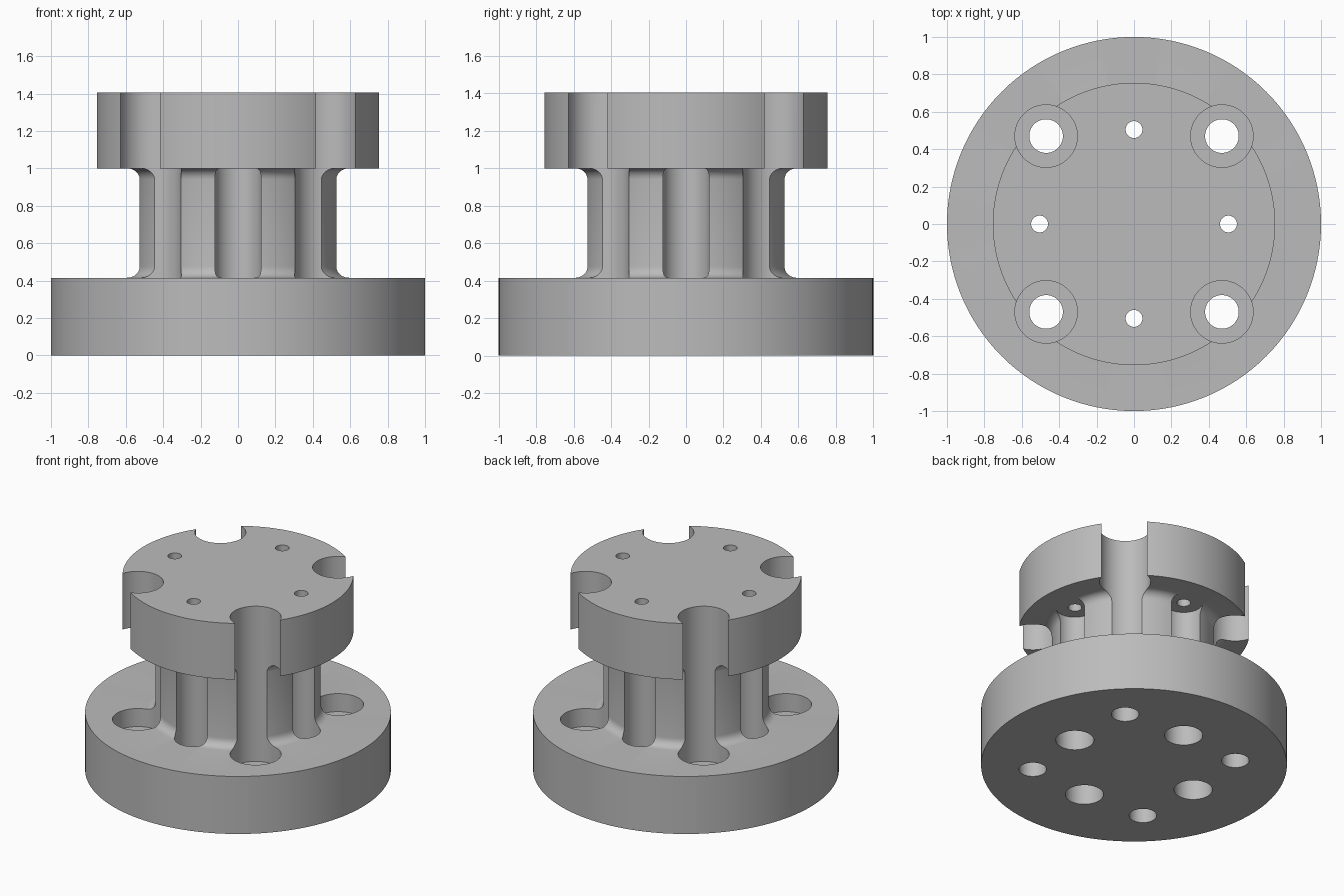
import bpy
import bmesh
from math import cos, sin, pi, radians
from mathutils import Vector

if "Cube" in bpy.data.objects:
    bpy.data.objects.remove(bpy.data.objects["Cube"])

grey = bpy.data.materials.new("plain grey")
grey.use_nodes = True
colour = (0.5, 0.5, 0.5, 1)
grey.diffuse_color = colour
grey.node_tree.nodes["Principled BSDF"].inputs["Base Color"].default_value = colour


def lathe(name, profile, steps, centres=((0, 0),)):
    """Turn a radius/height profile into a closed solid at every centre."""
    bm = bmesh.new()
    for cx, cy in centres:
        rings = []
        for r, z in profile:
            rings.append([bm.verts.new((cx + r * cos(2 * pi * i / steps),
                                        cy + r * sin(2 * pi * i / steps), z))
                          for i in range(steps)])
        for low, high in zip(rings, rings[1:]):
            for i in range(steps):
                j = (i + 1) % steps
                bm.faces.new((low[i], low[j], high[j], high[i]))
        bm.faces.new(rings[0][::-1])
        bm.faces.new(rings[-1])
    mesh = bpy.data.meshes.new(name)
    bm.to_mesh(mesh)
    bm.free()
    mesh.materials.append(grey)
    obj = bpy.data.objects.new(name, mesh)
    bpy.context.collection.objects.link(obj)
    return obj


# Main heights and radii
BASE_TOP, FLANGE_LOW, FLANGE_TOP = 0.415, 1.0, 1.405
COLUMN, FILLET = 0.54, 0.06


def fillet(z, start, end):
    """Quarter-round blend between the column and a flange."""
    points = []
    for k in range(7):
        a = radians(start + (end - start) * k / 6)
        points.append((COLUMN + FILLET + FILLET * cos(a), z + FILLET * sin(a)))
    return points


# Base disc, filleted column and upper flange turned as one solid
profile = [(1, 0), (1, BASE_TOP)]
profile += fillet(BASE_TOP + FILLET, 270, 180)
profile += fillet(FLANGE_LOW - FILLET, 180, 90)
profile += [(0.755, FLANGE_LOW), (0.755, FLANGE_TOP)]
hub = lathe("flanged_hub", profile, 128)

# Corner counterbores: wide slot above, bolt hole through the base
corners = [(0.47 * sx, 0.47 * sy) for sx in (-1, 1) for sy in (-1, 1)]
counterbores = lathe("counterbore_cutter",
                     [(0.09, -0.1), (0.09, 0.285), (0.167, 0.285), (0.167, 1.6)],
                     64, corners)

# Side bores: wide groove from below, small screw hole through the flange
sides = [(0.505, 0), (-0.505, 0), (0, 0.505), (0, -0.505)]
side_bores = lathe("side_bore_cutter",
                   [(0.125, -0.1), (0.125, 1.001), (0.045, 1.001), (0.045, 1.6)],
                   48, sides)

# Cut the holes, then discard the cutters
bpy.ops.object.select_all(action='DESELECT')
hub.select_set(True)
bpy.context.view_layer.objects.active = hub
for cutter in (counterbores, side_bores):
    cutter.hide_render = True
    cut = hub.modifiers.new(cutter.name, 'BOOLEAN')
    cut.operation = 'DIFFERENCE'
    cut.solver = 'EXACT'
    cut.object = cutter
    bpy.ops.object.modifier_apply(modifier=cut.name)
    bpy.data.objects.remove(cutter)

bpy.ops.object.shade_smooth_by_angle(angle=radians(30))
